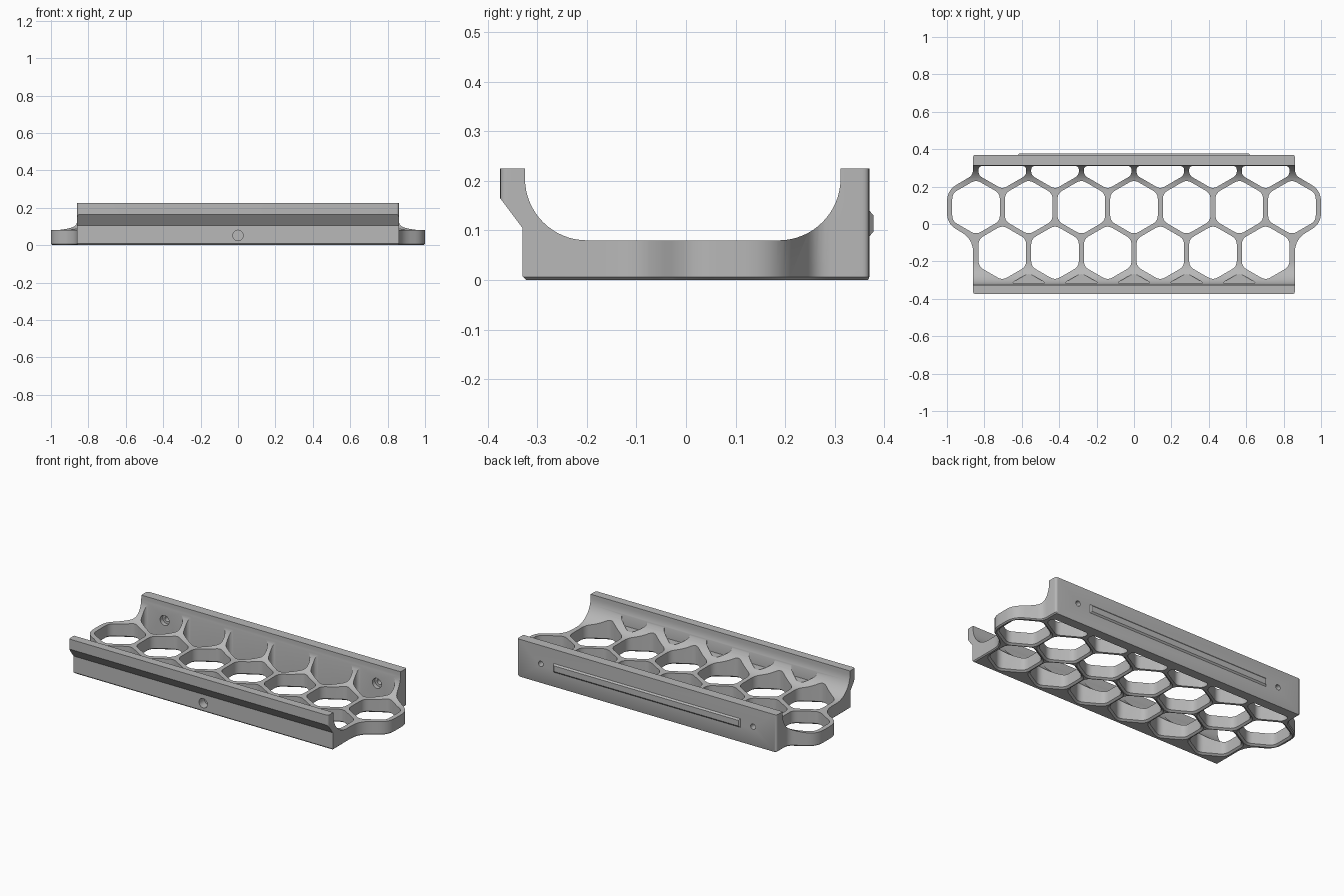
import bpy, bmesh, math
from mathutils import Vector

cube = bpy.data.objects.get("Cube")
if cube:
    bpy.data.objects.remove(cube, do_unlink=True)

grey = bpy.data.materials.new("plain grey")
grey.use_nodes = True
colour = (0.48, 0.48, 0.48, 1)
grey.diffuse_color = colour
grey.node_tree.nodes["Principled BSDF"].inputs["Base Color"].default_value = colour

PITCH = 0.2815          # honeycomb spacing
ROW = PITCH * math.sqrt(3) / 2
BACK_ROW = 0.09         # y of the back row of cells
HOLE_R = 0.147          # corner radius of a cell
WALL_X = 0.86


def rounded(points, radius, steps=5):
    """Round every corner of a closed outline."""
    out = []
    pts = [Vector(p) for p in points]
    for i, p in enumerate(pts):
        a, b = pts[i - 1] - p, pts[(i + 1) % len(pts)] - p
        r = min(radius, a.length * 0.45, b.length * 0.45)
        start, end = p + a.normalized() * r, p + b.normalized() * r
        for k in range(steps + 1):
            t = k / steps
            out.append(start * (1 - t) ** 2 + p * (2 * t * (1 - t)) + end * t ** 2)
    return out


def circle(x, y, r, n=24):
    return [Vector((x + r * math.cos(k * math.tau / n), y + r * math.sin(k * math.tau / n)))
            for k in range(n)]


def prism(name, outline, levels, axis="z"):
    """Loft an outline along an axis through (height, scale) levels."""
    mid = sum(outline, Vector((0, 0))) / len(outline)
    place = {"z": lambda u, v, h: (u, v, h),
             "y": lambda u, v, h: (u, h, v),
             "x": lambda u, v, h: (h, u, v)}[axis]
    bm = bmesh.new()
    rings = []
    for h, s in levels:
        rings.append([bm.verts.new(place(*(mid + (p - mid) * s), h)) for p in outline])
    n = len(outline)
    for low, high in zip(rings, rings[1:]):
        for i in range(n):
            j = (i + 1) % n
            bm.faces.new((low[i], low[j], high[j], high[i]))
    bm.faces.new(rings[0])
    bm.faces.new(rings[-1])
    bmesh.ops.recalc_face_normals(bm, faces=bm.faces)
    mesh = bpy.data.meshes.new(name)
    bm.to_mesh(mesh)
    bm.free()
    mesh.materials.append(grey)
    obj = bpy.data.objects.new(name, mesh)
    bpy.context.collection.objects.link(obj)
    return obj


def select(obj):
    bpy.ops.object.select_all(action="DESELECT")
    obj.select_set(True)
    bpy.context.view_layer.objects.active = obj


def boolean(target, tool, operation="DIFFERENCE"):
    tool.hide_render = True
    mod = target.modifiers.new("cut", "BOOLEAN")
    mod.operation, mod.object, mod.solver = operation, tool, "EXACT"
    select(target)
    bpy.ops.object.modifier_apply(modifier=mod.name)
    bpy.data.objects.remove(tool, do_unlink=True)


def hexagon(x, y, r):
    return [Vector((x + r * math.sin(k * math.pi / 3), y + r * math.cos(k * math.pi / 3)))
            for k in range(6)]


def arc(cx, start):
    """Quarter curve between floor and wall."""
    return [Vector((cx + 0.125 * math.cos(math.radians(start + 90 * k / 16)),
                    0.205 + 0.125 * math.sin(math.radians(start + 90 * k / 16))))
            for k in range(17)]


# Tray cross-section: two upright walls, front lip overhanging, curved inside
section = [Vector(p) for p in ((-0.322, -0.05), (-0.322, 0), (-0.33, 0.008),
                               (-0.33, 0.105), (-0.42, 0.225), (-0.325, 0.225))]
section += arc(-0.2, 180) + arc(0.187, 270)
section += [Vector((0.312, 0.225)), Vector((0.42, 0.225)), Vector((0.42, -0.05))]
tray = prism("honeycomb_tray", section, [(-1.1, 1), (1.1, 1)], "x")

# Plan outline: long walls with a cell bulging out at each end
end_x = 3 * PITCH
half = [(WALL_X, -0.375), (WALL_X, -0.08), (1, 0.0), (1, 0.18), (WALL_X, 0.262), (WALL_X, 0.37)]
corner_r = [0.015, 0.08, 0.06, 0.06, 0.03, 0.015]
full = half + [(-x, y) for x, y in reversed(half)]
radii = corner_r + corner_r[::-1]
plan = []
for i, r in enumerate(radii):
    plan += rounded(full, r)[i * 6:i * 6 + 6]
boolean(tray, prism("plan_cutter", plan, [(0, 0.992), (0.006, 1), (0.3, 1)]), "INTERSECT")

# Honeycomb cells, flared a little at the bottom
flare = [(-0.02, 1.09), (0, 1.09), (0.009, 1), (0.3, 1)]
cells = [(i * PITCH, BACK_ROW) for i in range(-3, 4)]
cells += [((i + 0.5) * PITCH, BACK_ROW - ROW) for i in range(-3, 3)]
for x, y in cells:
    boolean(tray, prism("cell_cutter", rounded(hexagon(x, y, HOLE_R), 0.03), flare))

# Part cells against the back wall
for i in range(-3, 3):
    x, w = (i + 0.5) * PITCH, 0.1275
    y = BACK_ROW + ROW
    shape = [(x, y - HOLE_R), (x + w, y - HOLE_R / 2), (x + w, 0.31),
             (x - w, 0.31), (x - w, y - HOLE_R / 2)]
    boolean(tray, prism("back_cell_cutter", rounded(shape, 0.025), [(-0.02, 1), (0.3, 1)]))

# Shallow pockets in the curve of the front wall
for i in range(-2, 3):
    x = i * PITCH
    shape = [(x, -0.262), (x + 0.096, -0.318), (x - 0.096, -0.318)]
    boolean(tray, prism("pocket_cutter", rounded(shape, 0.025), [(0.1, 1), (0.3, 1)]))

# Counterbored screw holes in the back wall, blind hole in the front
for x in (-2.5 * PITCH, 2.5 * PITCH):
    boolean(tray, prism("screw_cutter", circle(x, 0.115, 0.016), [(0.28, 1), (0.4, 1)], "y"))
    boolean(tray, prism("bore_cutter", circle(x, 0.115, 0.03), [(0.28, 1), (0.335, 1)], "y"))
boolean(tray, prism("front_hole_cutter", circle(0, 0.052, 0.028), [(-0.4, 1), (-0.28, 1)], "y"))

# Raised rail along the back, with bevelled edges
rail = [(-0.62, 0.088), (0.62, 0.088), (0.62, 0.14), (-0.62, 0.14)]
back_rail = prism("back_rail", [Vector(p) for p in rail], [(0.36, 1), (0.37, 1), (0.378, 1)], "y")
for v in back_rail.data.vertices:
    if v.co.y > 0.375:
        v.co.x -= math.copysign(0.008, v.co.x)
        v.co.z += 0.009 if v.co.z < 0.114 else -0.009

select(tray)
bpy.ops.object.shade_smooth_by_angle(angle=math.radians(25))
